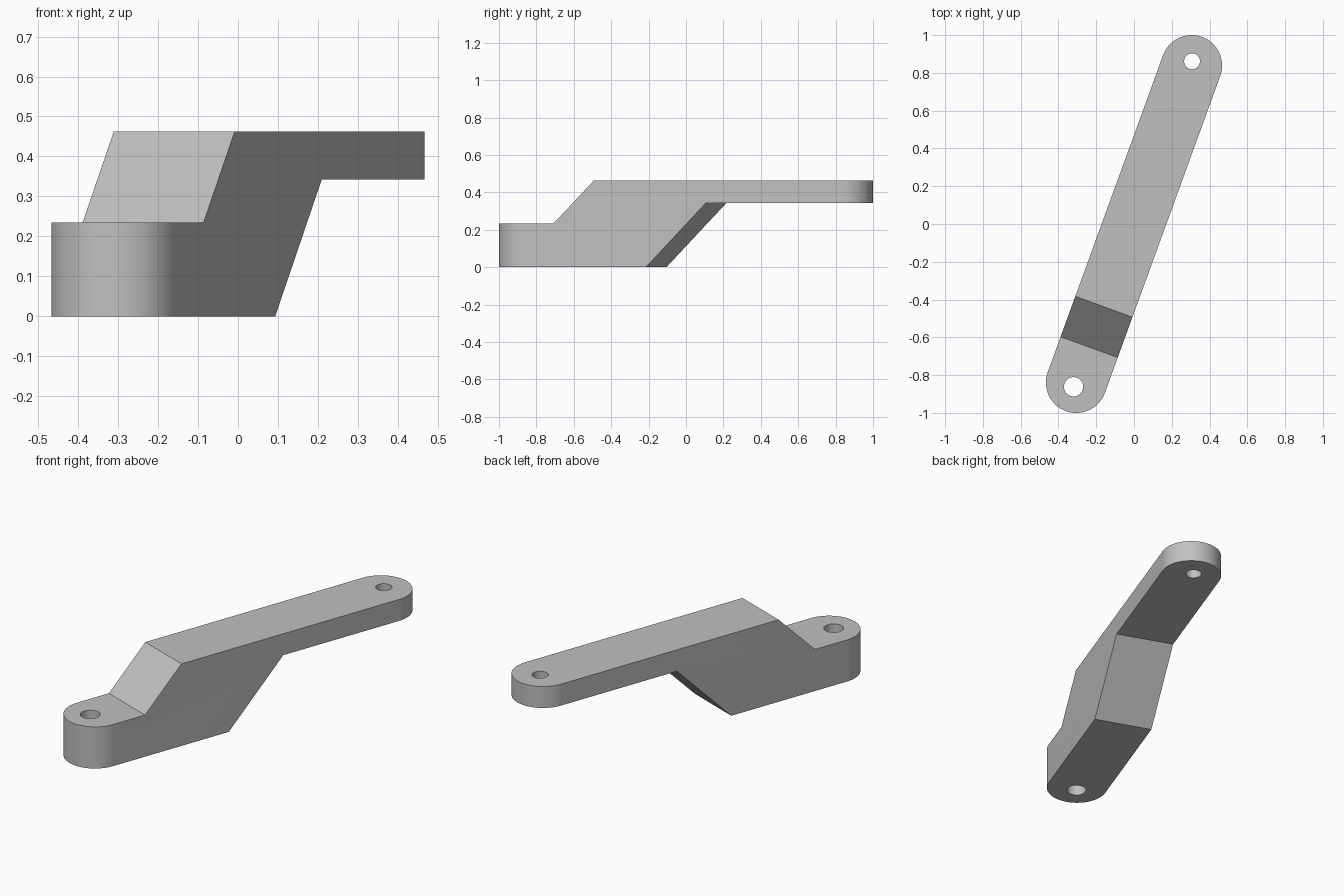
import bpy, bmesh, math
from mathutils import Matrix

if "Cube" in bpy.data.objects:
    bpy.data.objects.remove(bpy.data.objects["Cube"])

TILT = math.radians(-20)   # arm direction, turned from +y
RADIUS = 0.161             # half width and end rounding
REACH = 0.893              # centre of each rounded end
LOW_TOP, HIGH_BASE, HIGH_TOP = 0.235, 0.342, 0.463

steel = bpy.data.materials.new("light grey metal")
steel.use_nodes = True
GREY = (0.53, 0.53, 0.53, 1)
steel.diffuse_color = GREY
steel.node_tree.nodes["Principled BSDF"].inputs["Base Color"].default_value = GREY


def prism(name, outline, offset):
    """Extrude a closed outline of 3D points along an offset."""
    bm = bmesh.new()
    face = bm.faces.new([bm.verts.new(p) for p in outline])
    grown = bmesh.ops.extrude_face_region(bm, geom=[face])["geom"]
    bmesh.ops.translate(bm, vec=offset, verts=[g for g in grown if isinstance(g, bmesh.types.BMVert)])
    bmesh.ops.recalc_face_normals(bm, faces=bm.faces)
    mesh = bpy.data.meshes.new(name)
    bm.to_mesh(mesh)
    bm.free()
    mesh.materials.append(steel)
    obj = bpy.data.objects.new(name, mesh)
    bpy.context.collection.objects.link(obj)
    return obj


def arc(x, y, z, r, start, sweep, steps):
    return [(x + r * math.cos(start + sweep * i / steps),
             y + r * math.sin(start + sweep * i / steps), z) for i in range(steps + 1)]


# Cranked side profile, extruded across the width
profile = [(-1.2, 0), (-0.17, 0), (0.17, HIGH_BASE), (1.2, HIGH_BASE),
           (1.2, HIGH_TOP), (-0.466, HIGH_TOP), (-0.694, LOW_TOP), (-1.2, LOW_TOP)]
arm = prism("offset_arm", [(-0.3, y, z) for y, z in profile], (0.6, 0, 0))

# Round-ended outline trims the arm to its plan shape
outline = (arc(0, REACH, -0.1, RADIUS, 0, math.pi, 48)
           + arc(0, -REACH, -0.1, RADIUS, math.pi, math.pi, 48))
cutters = [(prism("plan_trim", outline, (0, 0, 1)), 'INTERSECT')]

# Pivot holes through both ends
for name, y, r in (("high_hole", 0.915, 0.042), ("low_hole", -0.919, 0.051)):
    ring = arc(-0.006, y, -0.1, r, 0, math.tau, 48)[:-1]
    cutters.append((prism(name, ring, (0, 0, 1)), 'DIFFERENCE'))

for cutter, operation in cutters:
    mod = arm.modifiers.new(cutter.name, 'BOOLEAN')
    mod.operation, mod.object, mod.solver = operation, cutter, 'EXACT'

# Apply the cuts, then discard the cutters
bpy.context.view_layer.objects.active = arm
arm.select_set(True)
for cutter, _ in cutters:
    bpy.ops.object.modifier_apply(modifier=cutter.name)
    bpy.data.objects.remove(cutter)

# Turn the arm into place and smooth the rounded walls
arm.data.transform(Matrix.Rotation(TILT, 4, 'Z'))
bpy.ops.object.shade_smooth_by_angle(angle=math.radians(30))
